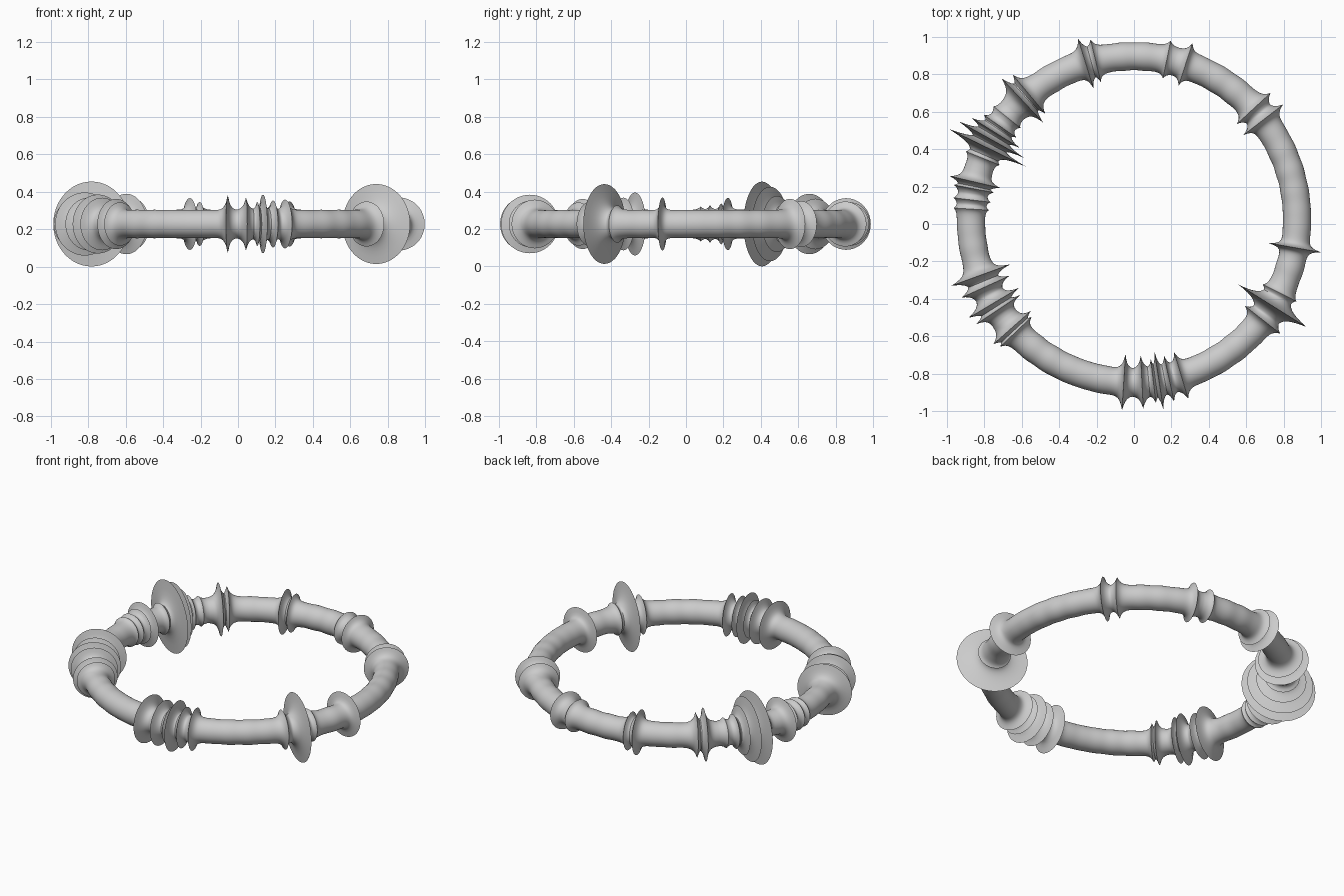
import bpy
import bmesh
from math import sin, cos, radians, exp, pi
from mathutils import Vector

cube = bpy.data.objects.get("Cube")
if cube:
    bpy.data.objects.remove(cube, do_unlink=True)

CENTER = Vector((0, 0.025, 0.227))
RING, TUBE = 0.87, 0.075
STEPS, SIDES = 900, 48

# Turned flanges around the ring: angle in degrees, radius, flank width in degrees
FLANGES = [
    # front group
    (-93.6, 0.150, 0.9), (-87.2, 0.140, 1.0), (-83.2, 0.118, 0.7),
    (-81.2, 0.157, 0.7), (-77.6, 0.125, 0.8), (-73.2, 0.130, 1.1),
    # left side
    (-38.0, 0.120, 1.2), (-32.0, 0.213, 1.3), (-26.8, 0.100, 1.2),
    (-10.0, 0.141, 0.7), (37.6, 0.134, 1.1), (42.8, 0.122, 1.2),
    # back
    (71.6, 0.120, 1.0), (78.4, 0.102, 1.0),
    (103.6, 0.117, 1.0), (107.2, 0.138, 1.1),
    # right side, towards the back
    (130.0, 0.135, 1.2), (133.2, 0.162, 1.2), (141.2, 0.092, 1.0),
    (145.2, 0.105, 0.8), (148.0, 0.150, 0.8), (150.8, 0.200, 0.9),
    (154.0, 0.226, 0.9), (158.0, 0.098, 1.0), (166.8, 0.141, 1.0),
    (169.2, 0.108, 0.9), (173.2, 0.100, 1.0), (176.4, 0.094, 1.0),
    # right side, towards the front
    (200.0, 0.169, 1.1), (204.4, 0.140, 1.1), (210.8, 0.157, 1.1),
    (213.6, 0.140, 0.9), (221.6, 0.134, 1.2), (223.6, 0.115, 1.0),
]


def radius_at(deg):
    """Tube radius, raised to a sharp rim at each flange."""
    rise = 0.0
    for angle, rim, width in FLANGES:
        away = abs((deg - angle + 180) % 360 - 180)
        rise = max(rise, (rim - TUBE) * exp(-away / width))
    ripple = 0.0012 * sin(radians(deg * 47)) * sin(radians(deg * 5))
    return TUBE + rise + ripple


# Sweep the changing round section around the ring
bm = bmesh.new()
loops = []
for i in range(STEPS):
    deg = i * 360 / STEPS
    out = Vector((cos(radians(deg)), sin(radians(deg)), 0))
    r = radius_at(deg)
    loop = []
    for j in range(SIDES):
        t = 2 * pi * j / SIDES
        loop.append(bm.verts.new(
            CENTER + out * (RING + r * cos(t)) + Vector((0, 0, r * sin(t)))))
    loops.append(loop)
for i in range(STEPS):
    a, b = loops[i], loops[(i + 1) % STEPS]
    for j in range(SIDES):
        k = (j + 1) % SIDES
        bm.faces.new((a[j], b[j], b[k], a[k]))
bmesh.ops.recalc_face_normals(bm, faces=bm.faces)

mesh = bpy.data.meshes.new("turned_ring")
bm.to_mesh(mesh)
bm.free()
ring = bpy.data.objects.new("turned_ring", mesh)
bpy.context.collection.objects.link(ring)

# Plain grey finish
grey = bpy.data.materials.new("light_grey")
grey.use_nodes = True
color = (0.6, 0.6, 0.6, 1)
grey.diffuse_color = color
grey.node_tree.nodes["Principled BSDF"].inputs["Base Color"].default_value = color
mesh.materials.append(grey)

bpy.ops.object.select_all(action='DESELECT')
ring.select_set(True)
bpy.context.view_layer.objects.active = ring
bpy.ops.object.shade_smooth_by_angle(angle=radians(35))
